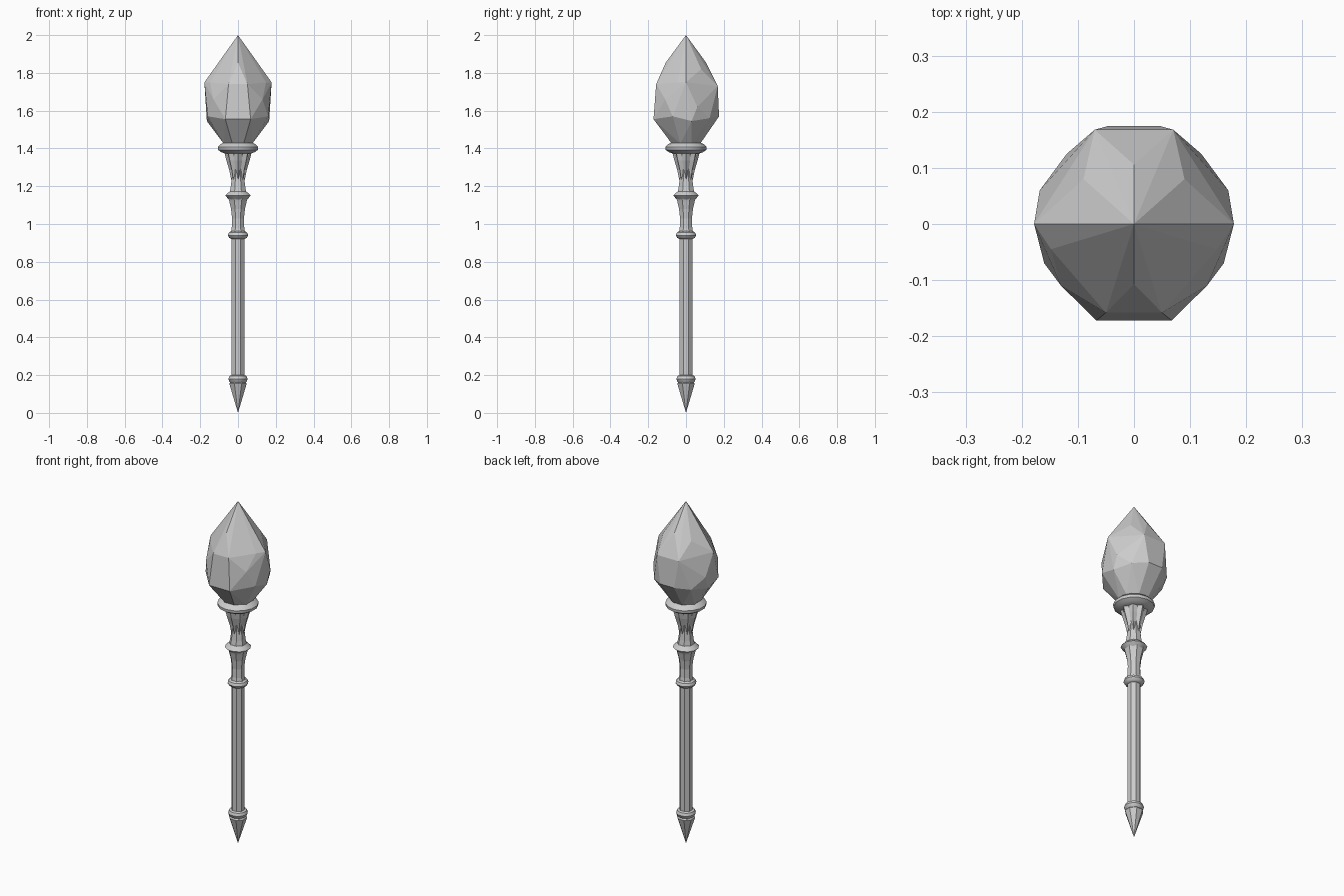
import bpy, bmesh
from math import cos, sin, pi

if "Cube" in bpy.data.objects:
    bpy.data.objects.remove(bpy.data.objects["Cube"])


def finish(name, bm, smooth=None):
    bmesh.ops.recalc_face_normals(bm, faces=bm.faces[:])
    mesh = bpy.data.meshes.new(name)
    bm.to_mesh(mesh)
    bm.free()
    ob = bpy.data.objects.new(name, mesh)
    bpy.context.collection.objects.link(ob)
    if smooth:
        bpy.ops.object.select_all(action='DESELECT')
        bpy.context.view_layer.objects.active = ob
        ob.select_set(True)
        bpy.ops.object.shade_smooth_by_angle(angle=smooth)
    return ob


def lathe(name, profile, sides, smooth=None):
    """Turn (radius, z) pairs around z; radius 0 makes a point."""
    bm = bmesh.new()
    rings = []
    for r, z in profile:
        n = 1 if r == 0 else sides
        rings.append([bm.verts.new((r * cos(2 * pi * (i + .5) / sides),
                                    r * sin(2 * pi * (i + .5) / sides), z)) for i in range(n)])
    for a, b in zip(rings, rings[1:]):
        for i in range(sides):
            j = (i + 1) % sides
            quad = [a[i % len(a)], a[j % len(a)], b[j % len(b)], b[i % len(b)]]
            bm.faces.new(list(dict.fromkeys(quad)))
    for end in (rings[0], rings[-1]):
        if len(end) > 2:
            bm.faces.new(end)
    return finish(name, bm, smooth)


# Bottom spike and shaft
lathe("spike", [(0, 0), (.05, .155), (.036, .17)], 8)
lathe("spike_collar", [(.036, .155), (.047, .165), (.053, .18), (.047, .195), (.035, .2)], 12, .6)
lathe("shaft", [(.036, .19), (.036, .935)], 8)

# Turned neck with its rings
lathe("shaft_ring", [(.036, .92), (.048, .927), (.056, .94), (.05, .955), (.036, .963)], 12, .6)
lathe("lower_neck", [(.042, .95), (.036, .98), (.034, 1.03), (.04, 1.08), (.05, 1.12), (.056, 1.14)], 8)
lathe("neck_ring", [(.05, 1.13), (.06, 1.14), (.07, 1.15), (.06, 1.16), (.046, 1.172)], 12, .6)
lathe("upper_neck", [(.048, 1.165), (.041, 1.2), (.035, 1.25), (.039, 1.30), (.05, 1.35), (.066, 1.39)], 8)
lathe("crystal_seat", [(.066, 1.372), (.09, 1.38), (.108, 1.392), (.11, 1.408),
                       (.098, 1.42), (.08, 1.43), (.078, 1.442)], 14, .6)

# Pointed leaves under the seat: (half width, radius, z) stations with a raised middle
bm = bmesh.new()
for k in range(8):
    a = k * pi / 4
    rows = []
    for w, r, z in [(.004, .036, 1.235), (.015, .046, 1.285), (.023, .061, 1.335), (.018, .073, 1.38)]:
        pts = [(r - .014, -w), (r, 0), (r - .014, w)]
        rows.append([bm.verts.new((p * cos(a) - q * sin(a), p * sin(a) + q * cos(a), z)) for p, q in pts])
    for lo, hi in zip(rows, rows[1:]):
        for i in range(3):
            j = (i + 1) % 3
            bm.faces.new((lo[i], lo[j], hi[j], hi[i]))
    bm.faces.new(rows[0])
    bm.faces.new(rows[-1])
finish("neck_leaves", bm)

# Faceted crystal: hull of cut corners, mirrored in x
half = [(0, 0, 2), (.178, 0, 1.75), (0, -.107, 1.855), (.148, -.045, 1.75), (.05, -.158, 1.74),
        (.067, -.172, 1.555), (.16, -.07, 1.57), (.165, .03, 1.545), (.168, .06, 1.62),
        (.09, .08, 1.82), (0, .106, 1.855), (.07, .168, 1.73), (.045, .175, 1.57),
        (.12, .125, 1.56), (.13, -.11, 1.66),
        (.075, .03, 1.425), (.075, -.03, 1.425), (.03, .075, 1.425), (.03, -.075, 1.425)]
bm = bmesh.new()
for p in {(s * x, y, z) for x, y, z in half for s in (1, -1)}:
    bm.verts.new(p)
hull = bmesh.ops.convex_hull(bm, input=bm.verts[:])
bmesh.ops.delete(bm, geom=[v for v in bm.verts if not v.link_faces], context='VERTS')
finish("crystal", bm)
